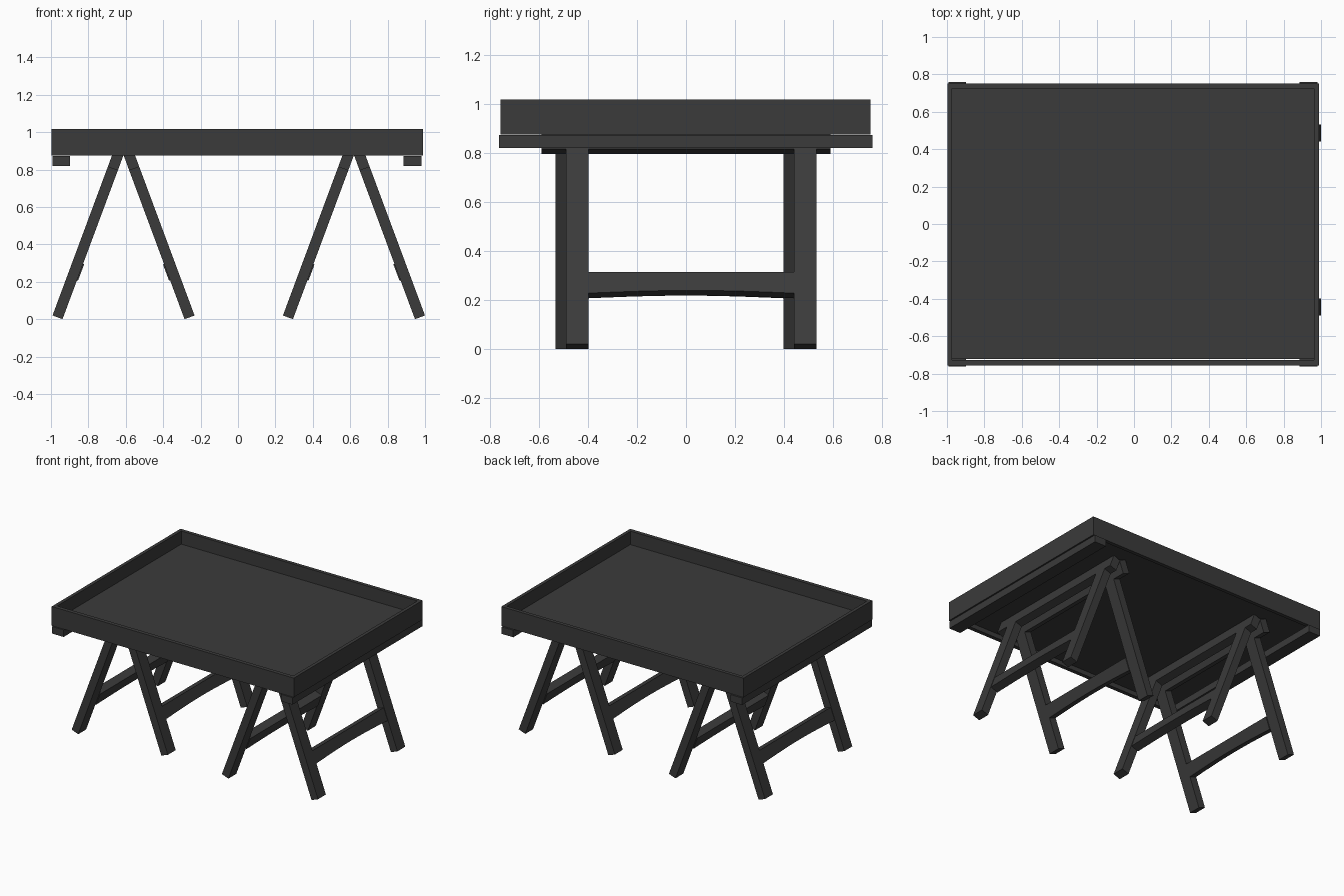
import bpy, bmesh, math
from mathutils import Matrix, Vector

cube = bpy.data.objects.get("Cube")
if cube:
    bpy.data.objects.remove(cube, do_unlink=True)

# One dark stained material for everything
charcoal = bpy.data.materials.new("charcoal_wood")
charcoal.use_nodes = True
colour = (0.043, 0.043, 0.043, 1)
charcoal.diffuse_color = colour
charcoal.node_tree.nodes["Principled BSDF"].inputs["Base Color"].default_value = colour


def finish(name, bm, matrix=Matrix()):
    bmesh.ops.recalc_face_normals(bm, faces=bm.faces)
    mesh = bpy.data.meshes.new(name)
    bm.to_mesh(mesh)
    bm.free()
    mesh.materials.append(charcoal)
    ob = bpy.data.objects.new(name, mesh)
    ob.matrix_world = matrix
    bpy.context.collection.objects.link(ob)
    return ob


def box(name, x, y, z, matrix=Matrix()):
    """Box spanning the given (low, high) ranges."""
    bm = bmesh.new()
    bmesh.ops.create_cube(bm, size=1)
    for v in bm.verts:
        v.co = [r[0] if c < 0 else r[1] for c, r in zip(v.co, (x, y, z))]
    return finish(name, bm, matrix)


def arched_board(name, x, y, z, rise, matrix, steps=10):
    """Board along y whose lower edge curves up slightly."""
    bm = bmesh.new()
    profile = [(y[1], z[1]), (y[0], z[1])]
    for i in range(steps + 1):
        t = i / steps
        profile.append((y[0] + t * (y[1] - y[0]), z[0] + rise * math.sin(math.pi * t)))
    face = bm.faces.new([bm.verts.new((x[0], py, pz)) for py, pz in profile])
    out = bmesh.ops.extrude_face_region(bm, geom=[face])
    moved = [v for v in out["geom"] if isinstance(v, bmesh.types.BMVert)]
    bmesh.ops.translate(bm, verts=moved, vec=Vector((x[1] - x[0], 0, 0)))
    return finish(name, bm, matrix)


# Tray: thin panel set between four deeper rim boards
LOW, HIGH = 0.875, 1.017
box("tray_panel", (-0.973, 0.963), (-0.723, 0.727), (0.905, 0.92))
box("tray_front_rim", (-0.998, 0.963), (-0.757, -0.728), (LOW, HIGH))
box("tray_back_rim", (-0.998, 0.963), (0.725, 0.752), (LOW, HIGH))
box("tray_right_rim", (-0.998, -0.973), (-0.728, 0.725), (LOW, HIGH))
box("tray_left_rim", (0.963, 0.988), (-0.757, 0.752), (LOW, HIGH))

# Cleats under both ends of the tray
for name, x in (("right", (-0.992, -0.897)), ("left", (0.885, 0.98))):
    box(name + "_cleat", x, (-0.762, 0.76), (0.82, 0.872))

# Trestles: two leaning frames each, legs staggered along y
LEAN = math.radians(20.4)
HALF = 0.0285
LENGTH = 0.944
for side, centre in (("right", -0.612), ("left", 0.62)):
    for s in (-1, 1):
        name = f"{side}_trestle_{'left' if s > 0 else 'right'}"
        place = (Matrix.Translation((centre + s * 0.353, 0, 0.01))
                 @ Matrix.Rotation(-s * LEAN, 4, "Y"))
        shift = s * 0.021
        for end, y in (("front", -0.465), ("back", 0.465)):
            box(f"{name}_{end}_leg", (-HALF, HALF),
                (y + shift - 0.046, y + shift + 0.046), (0, LENGTH), place)
        box(name + "_top_rail", (-HALF, HALF), (-0.59, 0.59),
            (LENGTH - 0.096, LENGTH), place)
        # the stretcher stands slightly proud on the inner side
        inner, outer = -s * (HALF + 0.006), s * (HALF - 0.003)
        arched_board(name + "_stretcher", sorted((inner, outer)),
                     (shift - 0.419, shift + 0.419), (0.222, 0.315), 0.012, place)
